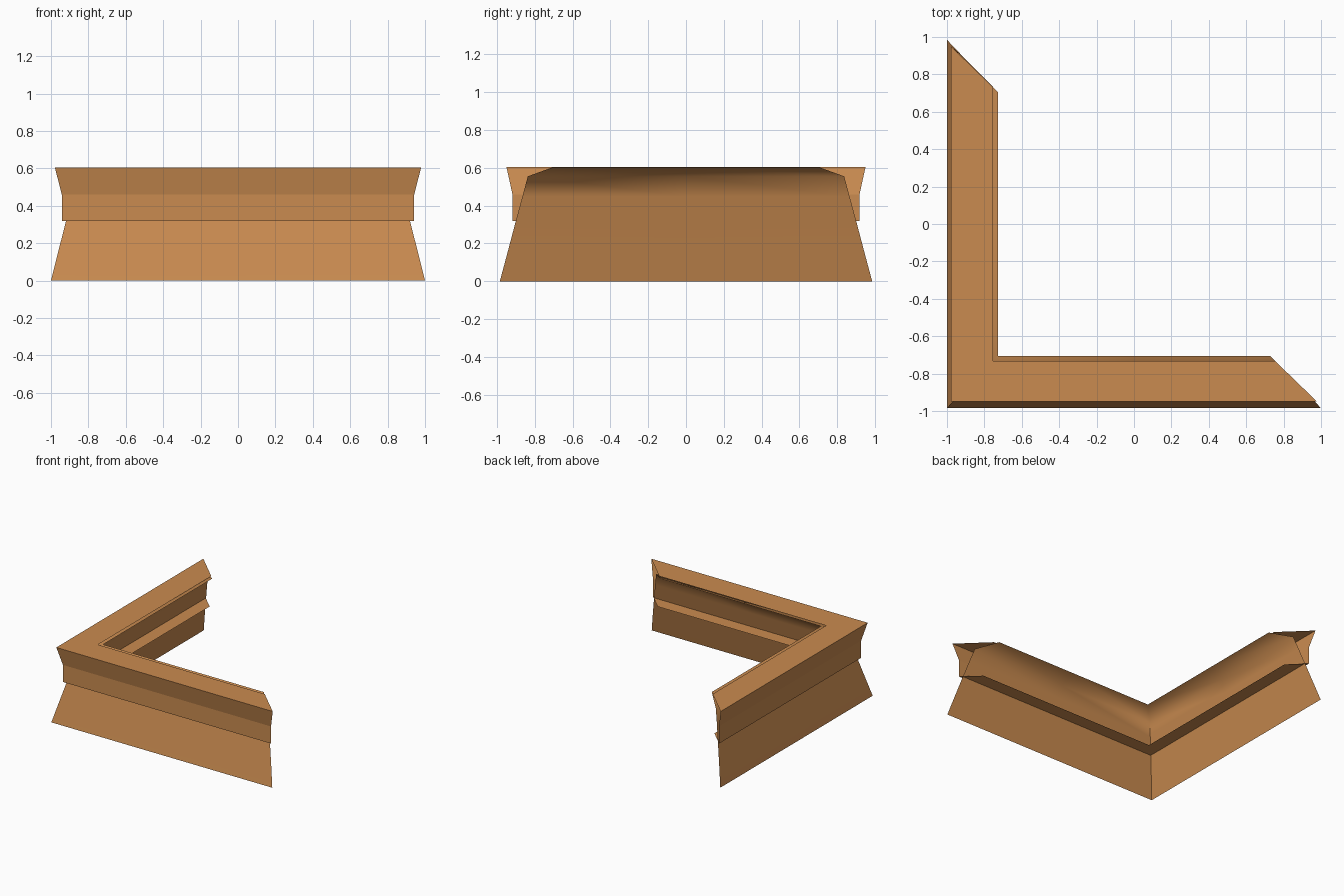
import bpy, bmesh

if "Cube" in bpy.data.objects:
    bpy.data.objects.remove(bpy.data.objects["Cube"])

wood = bpy.data.materials.new("light_wood")
wood.diffuse_color = (0.59, 0.26, 0.08, 1)
wood.use_nodes = True
wood.node_tree.nodes["Principled BSDF"].inputs["Base Color"].default_value = wood.diffuse_color


def corner_trim(name, profile, smooth_angle):
    """Sweep an open profile of (half_x, half_y, z) round the left and front sides, mitred at 45 degrees."""
    bm = bmesh.new()
    rows = []
    for hx, hy, z in profile:
        path = [(-hx, hy), (-hx, 0), (-hx, -hy), (0, -hy), (hx, -hy)]
        rows.append([bm.verts.new((x, y, z)) for x, y in path])
    for low, high in zip(rows, rows[1:]):
        for i in range(4):
            bm.faces.new((low[i], low[i + 1], high[i + 1], high[i]))
    mesh = bpy.data.meshes.new(name)
    bm.to_mesh(mesh)
    bm.free()
    mesh.materials.append(wood)
    obj = bpy.data.objects.new(name, mesh)
    bpy.context.collection.objects.link(obj)
    bpy.ops.object.select_all(action='DESELECT')
    obj.select_set(True)
    bpy.context.view_layer.objects.active = obj
    if smooth_angle:
        bpy.ops.object.shade_smooth_by_angle(angle=smooth_angle)
    return obj


# Leaning skirt: thin board rising from the floor, curling inward at the top
corner_trim("skirt", [
    (1.0, 0.985, 0.0),
    (0.96, 0.942, 0.16),
    (0.919, 0.90, 0.32),
    (0.885, 0.865, 0.45),
    (0.856, 0.837, 0.555),
    (0.727, 0.705, 0.603),
], 1.05)

# Moulding: shelf underneath, upright band, flared lip and flat top
corner_trim("moulding", [
    (0.81, 0.79, 0.32),
    (0.942, 0.918, 0.32),
    (0.942, 0.918, 0.46),
    (0.979, 0.95, 0.605),
    (0.755, 0.733, 0.605),
], 0)
